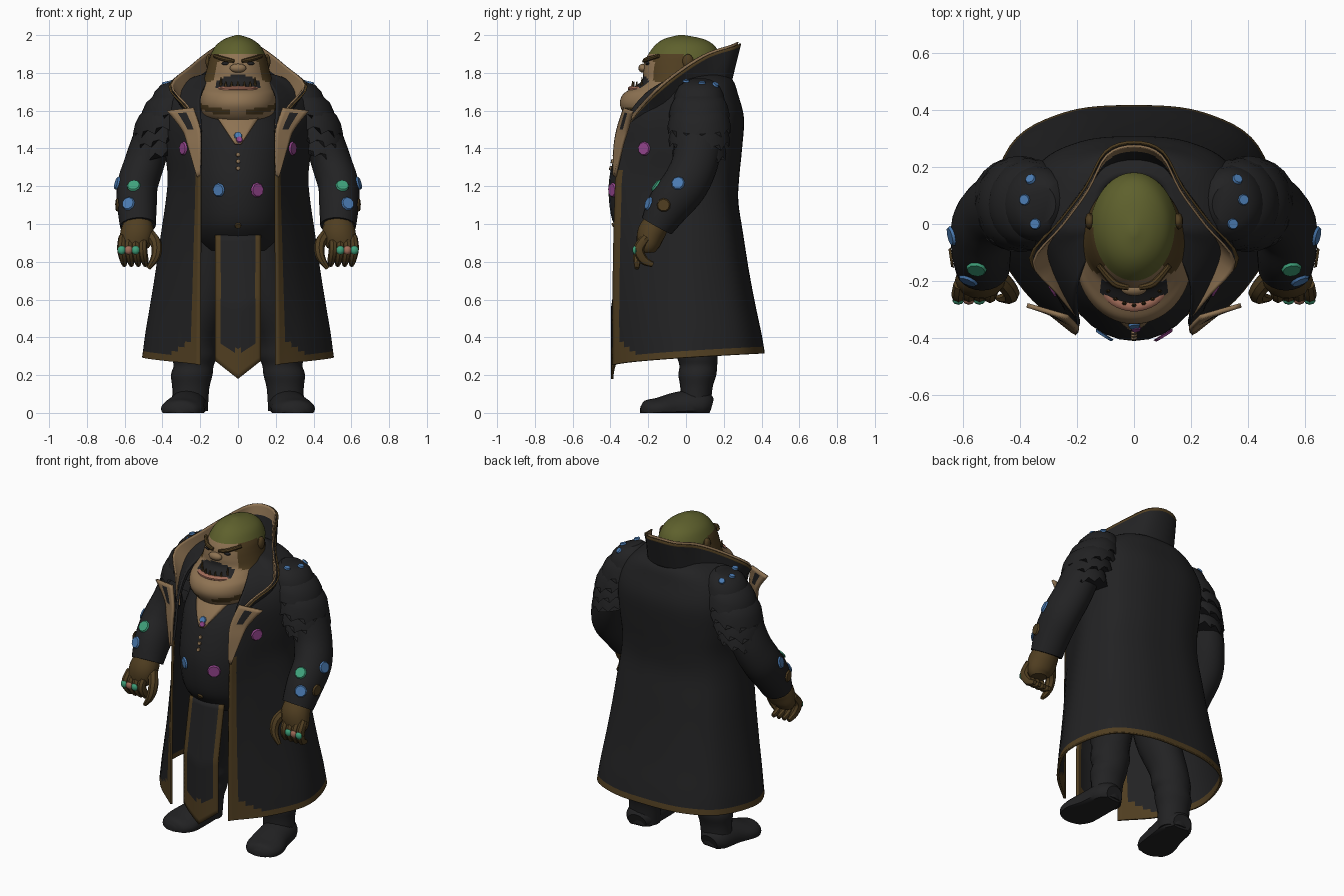
import bpy, bmesh, math
from mathutils import Vector
from mathutils.bvhtree import BVHTree

cube = bpy.data.objects.get("Cube")
if cube:
    bpy.data.objects.remove(cube, do_unlink=True)


def material(name, *rgb):
    m = bpy.data.materials.new(name)
    m.use_nodes = True
    m.diffuse_color = (*rgb, 1)
    m.node_tree.nodes["Principled BSDF"].inputs["Base Color"].default_value = (*rgb, 1)
    return m


black = material("black cloth", .016, .016, .017)
brown = material("dark brown", .08, .048, .015)
tan = material("tan", .27, .17, .085)
olive = material("olive green", .112, .118, .026)
pink = material("lip pink", .36, .15, .1)
blue = material("blue gem", .07, .2, .45)
green = material("green gem", .05, .36, .2)
magenta = material("magenta gem", .3, .06, .27)


def smooth(rows, k):
    """Catmull-Rom interpolation of equal length tuples, k steps per span."""
    out = []
    for i in range(len(rows) - 1):
        p = [Vector(rows[max(0, min(len(rows) - 1, i + d))]) for d in (-1, 0, 1, 2)]
        for j in range(k):
            t = j / k
            out.append((p[1] * 2 + (p[2] - p[0]) * t + (p[0] * 2 - p[1] * 5 + p[2] * 4 - p[3]) * t * t
                        + (p[1] * 3 - p[0] - p[2] * 3 + p[3]) * t ** 3) / 2)
    return out + [Vector(rows[-1])]


def grid(name, rows, mats, rule=None, closed=False, thick=0):
    """Skin rows of points; closed rows become a capped tube. Returns a BVH tree."""
    bm = bmesh.new()
    vs = [[bm.verts.new(p) for p in r] for r in rows]
    n = len(vs[0])
    cols = n if closed else n - 1
    for i in range(len(vs) - 1):
        for j in range(cols):
            f = bm.faces.new((vs[i][j], vs[i][(j + 1) % n], vs[i + 1][(j + 1) % n], vs[i + 1][j]))
            if rule:
                f.material_index = rule(f.calc_center_median(), (j + .5) / cols, (i + .5) / (len(vs) - 1))
    if closed:
        for end in (vs[0], vs[-1]):
            f = bm.faces.new(end)
            if rule:
                f.material_index = rule(f.calc_center_median(), 0, 0)
    bmesh.ops.recalc_face_normals(bm, faces=bm.faces)
    return finish(name, bm, mats, thick)


def finish(name, bm, mats, thick=0):
    tree = BVHTree.FromBMesh(bm)
    me = bpy.data.meshes.new(name)
    bm.to_mesh(me)
    bm.free()
    for m in mats:
        me.materials.append(m)
    ob = bpy.data.objects.new(name, me)
    bpy.context.collection.objects.link(ob)
    bpy.ops.object.select_all(action='DESELECT')
    ob.select_set(True)
    bpy.context.view_layer.objects.active = ob
    bpy.ops.object.shade_smooth_by_angle(angle=math.radians(40))
    if thick:
        mod = ob.modifiers.new("thickness", 'SOLIDIFY')
        mod.thickness, mod.offset = thick, 0
    return tree


def tube(name, path, mats, rule=None, k=4, n=20, flat=False, ref=(1, 0, 0), floor=False):
    """Path rows are x, y, z, width radius, depth radius; flat keeps rings level."""
    pts = smooth(path, k)
    rows = []
    for i, p in enumerate(pts):
        t = (pts[min(i + 1, len(pts) - 1)] - pts[max(i - 1, 0)]).to_3d() if not flat else Vector((0, 0, -1))
        t.normalize()
        a = Vector(ref)
        a = (a - t * a.dot(t)).normalized()
        b = t.cross(a)
        ring = [p.to_3d() + a * p[3] * math.cos(w) + b * p[4] * math.sin(w)
                for w in (math.tau * j / n for j in range(n))]
        rows.append([Vector((q.x, q.y, max(q.z, 0))) if floor else q for q in ring])
    return grid(name, rows, mats, rule, True)


def ball(name, at, size, mat, seg=14):
    bm = bmesh.new()
    bmesh.ops.create_uvsphere(bm, u_segments=seg, v_segments=seg // 2 + 1, radius=1)
    bmesh.ops.scale(bm, vec=size, verts=bm.verts)
    bmesh.ops.translate(bm, vec=at, verts=bm.verts)
    finish(name, bm, [mat])


def gem(name, tree, at, mat, r=.036, lift=.005):
    """Thin faceted disc laid on the nearest surface point."""
    co, no, _, _ = tree.find_nearest(Vector(at))
    if no.dot(Vector(at) - co) < 0:
        no = -no
    bm = bmesh.new()
    bmesh.ops.create_cone(bm, cap_ends=True, segments=9, radius1=r, radius2=r * .85, depth=.009)
    bmesh.ops.rotate(bm, cent=(0, 0, 0), matrix=no.to_track_quat('Z', 'Y').to_matrix(), verts=bm.verts)
    bmesh.ops.translate(bm, vec=co + no * lift, verts=bm.verts)
    finish(name, bm, [mat])


def side(s, rows):
    return [(s * r[0], *r[1:]) for r in rows]


# Torso with round belly
belly = tube("torso", [(0, -.1, .86, .16, .15), (0, -.1, .93, .22, .23), (0, -.1, 1.02, .25, .29),
                       (0, -.1, 1.18, .265, .31), (0, -.1, 1.32, .265, .29), (0, -.08, 1.48, .26, .25),
                       (0, -.04, 1.62, .21, .18)], [black], n=32, flat=True)
gem("belly_gem_right", belly, (-.115, -.42, 1.18), blue, .037)
gem("belly_gem_left", belly, (.115, -.42, 1.18), magenta, .04)


# Open coat: section points are fractions of the width and depth
def coat_row(z, w, yf, yb, gap):
    half = [(gap, yf), (.76 * w, .6 * yf), (w, 0), (.86 * w, .66 * yb), (.48 * w, .94 * yb), (0, yb)]
    ring = smooth(half + [(-x, y) for x, y in half[-2::-1]], 6)
    lift = max(0, min(1, (.75 - z) / .4))
    return [(x, y, z + lift * hem(y)) for x, y in ring]


def hem(y):
    return .065 * max(0, (y + .39) / .8) ** .6


def coat_trim(c, u, v):
    edge = min(u, 1 - u) < .034 and c.z < 1.3
    corner = c.y < 0 and c.z < .4 - .6 * max(0, abs(c.x) - .2)
    return int(edge or corner or c.z < .285 + hem(c.y))


coat_keys = [(.25, .5, -.385, .41, .2), (.285, .495, -.385, .405, .2), (.4, .48, -.385, .385, .2),
             (.6, .45, -.385, .35, .2),
             (.95, .4, -.38, .295, .2), (1.12, .375, -.375, .27, .2), (1.25, .365, -.37, .275, .2),
             (1.4, .38, -.345, .29, .195), (1.56, .385, -.31, .3, .2), (1.68, .35, -.22, .27, .2),
             (1.76, .26, -.1, .24, .15), (1.8, .13, -.05, .17, .08)]
coat = grid("long_coat", [coat_row(*r) for r in smooth(coat_keys, 4)], [black, brown], coat_trim, thick=.014)

# High flared collar: dark shell outside, broad trim inside
top = [(.21, -.31, 1.52), (.28, -.23, 1.62), (.365, -.12, 1.73), (.26, .01, 1.83), (.17, .13, 1.9),
       (.1, .255, 1.94), (0, .288, 1.955)]
base = [(.2, -.3, 1.48), (.25, -.2, 1.55), (.28, -.06, 1.61), (.24, .04, 1.66), (.18, .12, 1.71),
        (.11, .21, 1.75), (0, .24, 1.76)]
upper, lower = (smooth(r + side(-1, r[-2::-1]), 4) for r in (top, base))
for name, shift, mats, limit, widen in (("collar_outside", 0, [black, brown], .93, 0),
                                        ("collar_lining", .014, [black, tan], .68, .5)):
    rows = [[a.lerp(b, i / 12) + Vector((-a.x * shift * 3, -shift, shift * .6)) for a, b in zip(lower, upper)]
            for i in range(13)]
    grid(name, rows, mats, lambda c, u, v, m=limit, w=widen: int(v > m - w * abs(2 * u - 1)), thick=.008)

# Loincloth with pointed hem and border
rows = []
for i in range(25):
    t = i / 24
    xs = [.12 * (j / 8 - 1) for j in range(17)]
    rows.append([(x, -.33 - .06 * min(1, t * 2) + 1.5 * x * x, .94 - t * (.76 - .8 * abs(x))) for x in xs])
grid("loincloth", rows, [black, brown],
     lambda c, u, v: int(abs(c.x) > .085 or c.z < .33 + 6 * c.x ** 2), thick=.012)
gem("belt_clasp", belly, (0, -.5, .93), brown, .018)

# Necklace plate hugging the chest
rows = []
for i in range(8):
    z, w = 1.57 - .021 * i, .115 - .014 * i
    rows.append([belly.ray_cast(Vector((w * j / 4, -2, z)), Vector((0, 1, 0)))[0] + Vector((0, -.01, 0))
                 for j in range(-4, 5)])
necklace = grid("necklace", rows, [tan], thick=.012)
gem("necklace_blue_gem", necklace, (0, -.42, 1.5), blue, .022, .011)
gem("necklace_magenta_gem", necklace, (.012, -.42, 1.468), magenta, .018, .013)
for z in (1.3, 1.34, 1.38):
    gem("pendant_bead", belly, (0, -.42, z), tan, .012)


# Head, coloured by region
def head_zone(c, u, v):
    if c.z > 1.905 - .6 * max(c.y + .02, 0):
        return 1
    if c.y < -.1 and abs(c.x) < .115 and 1.717 < c.z < 1.79 - 2.5 * c.x ** 2:
        return 3
    temple = abs(c.x) > .1 and 1.75 < c.z and c.y > -.17
    jowl = c.y < 0 and abs(c.z - 1.59 - .8 * c.x ** 2) < .016 and abs(c.x) > .05
    return 2 if temple or jowl or c.z < 1.53 else 0


head_keys = [(1.5, .08, -.2, .02), (1.53, .13, -.26, .05), (1.57, .18, -.315, .08), (1.63, .202, -.35, .1),
             (1.685, .203, -.335, .12), (1.72, .192, -.285, .125), (1.76, .182, -.232, .14),
             (1.81, .168, -.228, .16), (1.85, .158, -.222, .17),
             (1.89, .147, -.205, .18), (1.945, .117, -.165, .15), (1.98, .07, -.115, .09), (2, .01, -.04, -.01)]
tube("head", [(0, (f + b) / 2, z, w, (b - f) / 2) for z, w, f, b in head_keys], [tan, olive, brown, black],
     head_zone, k=5, n=56, flat=True)
ball("nose", (0, -.228, 1.825), (.045, .024, .024), tan)
arc = [(-.115, -.215, 1.71), (-.07, -.268, 1.714), (0, -.29, 1.716), (.07, -.268, 1.714), (.115, -.215, 1.71)]
tube("lower_lip", [(*p, .014, .018) for p in arc], [pink], n=10, ref=(0, 0, 1))
for x, y, z in smooth(arc, 2)[1:-1]:
    tall = .065 if abs(x) > .08 else .04
    tube("tooth", [(x * .93, y + .004, z, .011, .009), (x * .93, y + .008, z + tall, .003, .003)],
         [brown], k=1, n=6)

for s, tag in ((1, "left"), (-1, "right")):
    # Brow, eye and ear
    tube("brow_" + tag, side(s, [(.02, -.222, 1.862, .009, .01), (.07, -.207, 1.872, .013, .013),
                                 (.125, -.145, 1.89, .01, .01)]), [brown], n=8, ref=(0, 0, 1))
    ball("eye_" + tag, (s * .065, -.203, 1.85), (.024, .012, .01), black, 10)
    ball("ear_" + tag, (s * .155, .01, 1.86), (.018, .03, .04), brown, 10)
    # Lapel with dark centre
    inner = [(.2, -.382, 1.26), (.197, -.378, 1.4), (.2, -.362, 1.5), (.235, -.325, 1.615)]
    outer = [(.215, -.375, 1.25), (.265, -.335, 1.42), (.295, -.31, 1.5), (.375, -.285, 1.6)]
    grid("lapel_" + tag, [[Vector(a).lerp(Vector(b), t / 6) for t in range(7)]
                          for a, b in zip(smooth(side(s, inner), 4), smooth(side(s, outer), 4))], [tan, black],
         lambda c, u, v: int(.35 < u < .65 and .7 < v < .9), thick=.016)
    # Sleeve
    arm = tube("sleeve_" + tag, side(s, [(.33, .07, 1.69, .07, .09), (.385, .07, 1.6, .1, .12),
                                         (.43, .07, 1.5, .105, .13), (.47, .062, 1.4, .105, .125),
                                         (.503, .04, 1.3, .107, .122),
                                         (.533, -.01, 1.2, .108, .122), (.535, -.09, 1.1, .105, .115),
                                         (.53, -.155, .99, .095, .09)]), [black], n=24)
    # Ragged shoulder layers
    for i, (x, z, r) in enumerate([(.34, 1.755, .12), (.37, 1.7, .138), (.4, 1.635, .145), (.42, 1.565, .14),
                                   (.438, 1.495, .123)]):
        rows = []
        for d, grow in ((0, .55), (.03, .85), (.07, 1), (.12, 1.08)):
            rows.append([(s * (x + r * grow * math.cos(w)), .07 + r * 1.08 * grow * math.sin(w),
                          z - d - .25 * r * grow * math.cos(w) - (.03 * (j % 2) if d > .1 else 0))
                         for j, w in enumerate(math.tau * j / 24 for j in range(24))])
        layer = grid(f"shoulder_layer_{i}_{tag}", rows, [black], None, True)
        if i == 0:
            for x, y in ((.35, 0), (.39, .085), (.38, .18)):
                gem("shoulder_gem_" + tag, layer, (s * x, y, 1.77), blue, .02)
    # Jewels on coat and sleeve
    gem("chest_gem_" + tag, coat, (s * .32, -.24, 1.4), magenta, .038, .011)
    for x, y, z, m in ((.56, -.2, 1.235, green), (.595, -.23, 1.12, blue), (.67, -.05, 1.225, blue),
                       (.65, -.12, 1.1, brown)):
        gem("sleeve_gem_" + tag, arm, (s * x, y, z), m, .037)
    # Hand, fingers and rings
    tube("hand_" + tag, side(s, [(.53, -.15, 1.01, .078, .07), (.535, -.185, .95, .088, .075),
                                 (.55, -.2, .885, .078, .06), (.55, -.2, .85, .05, .04)]), [brown], n=14)
    for i in range(4):
        x = .5 + .037 * i
        tube(f"finger_{i}_{tag}", side(s, [(x, -.21, .93, .022, .024), (x + .005, -.25, .87, .024, .028),
                                          (x - .005, -.225, .81, .021, .024), (x - .01, -.175, .785, .012, .014)]),
             [brown], n=8)
        if i:
            ball("ring_" + tag, (s * (x + .005), -.268, .862), (.022, .016, .024), green if i != 2 else pink, 8)
    tube("thumb_" + tag, side(s, [(.48, -.18, .95, .034, .034), (.435, -.23, .9, .03, .03),
                                  (.435, -.255, .83, .025, .025), (.475, -.26, .765, .012, .012)]), [brown], n=8)
    # Trouser leg and boot
    tube("leg_" + tag, side(s, [(.13, -.02, .95, .13, .16), (.17, .01, .6, .125, .14), (.22, .05, .39, .112, .115),
                                (.23, .06, .3, .118, .108), (.235, .065, .25, .106, .1), (.245, .06, .2, .11, .1),
                                (.25, .055, .13, .098, .085), (.255, .05, .01, .095, .08)]), [black], flat=True)
    tube("boot_foot_" + tag, side(s, [(.255, .13, .03, .06, .05), (.26, .08, .04, .095, .085), (.275, -.05, .03, .105, .08),
                                      (.295, -.15, .02, .115, .06), (.305, -.215, .015, .085, .05),
                                      (.308, -.24, .015, .03, .02)]), [black], floor=True)
